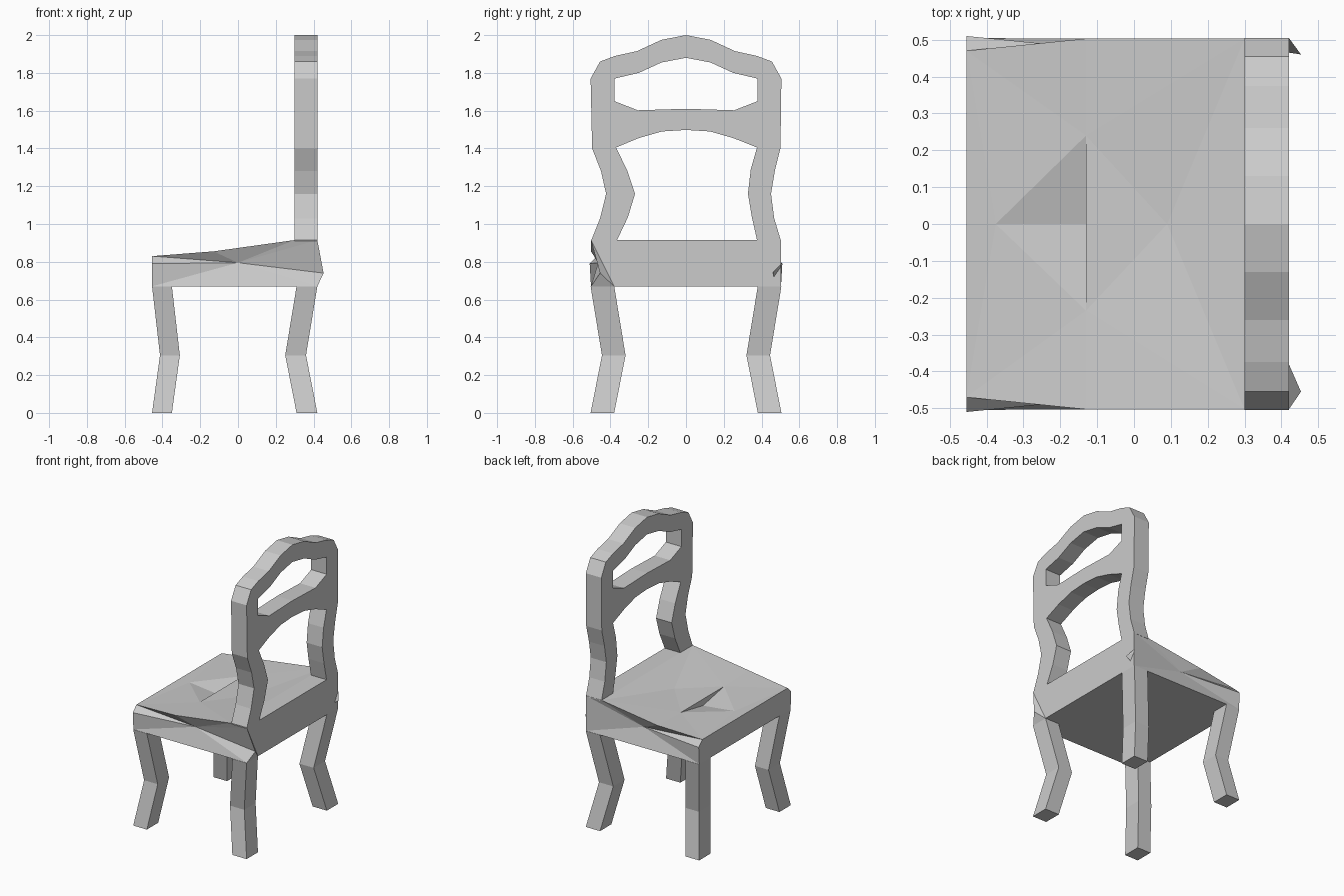
import bpy, bmesh
from mathutils import Matrix

if "Cube" in bpy.data.objects:
    bpy.data.objects.remove(bpy.data.objects["Cube"])


def make_object(name, verts, faces):
    bm = bmesh.new()
    vs = [bm.verts.new(v) for v in verts]
    for f in faces:
        bm.faces.new([vs[i] for i in f])
    bmesh.ops.recalc_face_normals(bm, faces=bm.faces)
    mesh = bpy.data.meshes.new(name)
    bm.to_mesh(mesh)
    bm.free()
    ob = bpy.data.objects.new(name, mesh)
    bpy.context.collection.objects.link(ob)
    return ob


# Legs: square posts bent inward at the knee
def leg(name, x0, x1, knee, s):
    verts, faces = [], []
    for z, dx, dy in ((0, 0, 0), (0.305, knee, 0.06), (0.67, 0, 0)):
        ya, yb = s * (0.505 - dy), s * (0.38 - dy)
        verts += [(x0 + dx, ya, z), (x1 + dx, ya, z), (x1 + dx, yb, z), (x0 + dx, yb, z)]
    for r in (0, 4):
        for i in range(4):
            j = (i + 1) % 4
            faces.append((r + i, r + j, r + j + 4, r + i + 4))
    faces += [(0, 1, 2, 3), (8, 9, 10, 11)]
    make_object(name, verts, faces)


for s, side in ((-1, "near"), (1, "far")):
    leg("front_leg_" + side, -0.455, -0.35, 0.042, s)
    leg("back_leg_" + side, 0.31, 0.42, -0.06, s)

# Seat: sloped faceted block with pinched sides and a hollow in the top
pts = {"A": (-0.375, 0, 0.828), "B": (-0.13, 0.24, 0.845), "C": (-0.13, -0.235, 0.845),
       "D": (-0.13, 0, 0.80), "E": (0.09, 0, 0.86),
       "K": (0.453, -0.455, 0.74), "L": (0.42, -0.38, 0.67)}
for s, m in ((-1, "-"), (1, "+")):
    pts.update({"T0" + m: (-0.455, 0.47 * s, 0.83), "T1" + m: (-0.13, 0.503 * s, 0.855),
                "T2" + m: (0.30, 0.503 * s, 0.915), "T3" + m: (0.42, 0.503 * s, 0.915),
                "M" + m: (-0.455, 0.51 * s, 0.79), "B0" + m: (-0.455, 0.503 * s, 0.67),
                "B1" + m: (0.42, 0.503 * s, 0.67), "P" + m: (0, 0.465 * s, 0.795)})
index = {k: i for i, k in enumerate(pts)}
faces = """T0- A T0+|T0- T1- C|T0- C A|A C D|A D B|T0+ A B|T0+ B T1+|D C B|C E B
T1- T2- C|C T2- E|E T2- T2+|E T2+ B|B T2+ T1+|T2- T3- T3+ T2+
T0- M- B0- B0+ M+ T0+|B0- B0+ B1+ L B1-|T3- L B1+ T3+|K T3- L|K L B1-"""
faces = [f.split() for f in faces.replace("\n", "|").split("|")]
for m in "-+":
    rim = ["T3", "T2", "T1", "T0", "M", "B0", "B1"]
    ring = [r + m for r in rim] + (["K"] if m == "-" else [])
    for a, b in zip(ring, ring[1:] + ring[:1]):
        faces.append(["P" + m, a, b])
make_object("seat", list(pts.values()), [[index[k] for k in f] for f in faces])

# Small splinter on the far back corner
make_object("corner_splinter", [(0.42, 0.505, 0.79), (0.453, 0.46, 0.745), (0.42, 0.465, 0.72),
                                (0.42, 0.50, 0.77)],
            [(0, 1, 2), (0, 1, 3), (1, 2, 3), (0, 2, 3)])

# Backrest: (y, z) outline with two openings, extruded along x
crown = [(-0.505, 1.77), (-0.455, 1.86), (-0.375, 1.89), (-0.26, 1.915), (-0.13, 1.975)]
outline = ([(-0.503, 0.91), (-0.455, 1.03), (-0.423, 1.16), (-0.45, 1.28), (-0.497, 1.40)]
           + crown + [(0, 2.0)] + [(-y, z) for y, z in reversed(crown)]
           + [(0.50, 1.40), (0.47, 1.28), (0.45, 1.16), (0.467, 1.03), (0.503, 0.91)])
arch = [(-0.25, 1.455), (-0.127, 1.49)]
lower = ([(-0.365, 0.915), (-0.307, 1.037), (-0.27, 1.16), (-0.31, 1.28), (-0.37, 1.405)]
         + arch + [(0, 1.498)] + [(-y, z) for y, z in reversed(arch)]
         + [(0.376, 1.405), (0.343, 1.29), (0.328, 1.16), (0.348, 1.04), (0.376, 0.915)])
half = [(-0.255, 1.602), (-0.378, 1.65), (-0.378, 1.77), (-0.25, 1.80), (-0.13, 1.855)]
upper = [(0, 1.61)] + half + [(0, 1.88)] + [(-y, z) for y, z in reversed(half)]

curve = bpy.data.curves.new("backrest_profile", "CURVE")
curve.dimensions = "2D"
curve.fill_mode = "BOTH"
curve.extrude = 0.06
for loop in (outline, lower, upper):
    sp = curve.splines.new("POLY")
    sp.points.add(len(loop) - 1)
    for p, (y, z) in zip(sp.points, loop):
        p.co = (y, z, 0, 1)
    sp.use_cyclic_u = True
temp = bpy.data.objects.new("backrest_profile", curve)
bpy.context.collection.objects.link(temp)
mesh = bpy.data.meshes.new_from_object(temp.evaluated_get(bpy.context.evaluated_depsgraph_get()))
bpy.data.objects.remove(temp)
mesh.transform(Matrix(((0, 0, 1, 0.36), (1, 0, 0, 0), (0, 1, 0, 0), (0, 0, 0, 1))))
bm = bmesh.new()
bm.from_mesh(mesh)
bmesh.ops.remove_doubles(bm, verts=bm.verts, dist=0.0005)
bmesh.ops.recalc_face_normals(bm, faces=bm.faces)
for f in bm.faces:
    f.smooth = False
bm.to_mesh(mesh)
bm.free()
bpy.context.collection.objects.link(bpy.data.objects.new("backrest", mesh))
